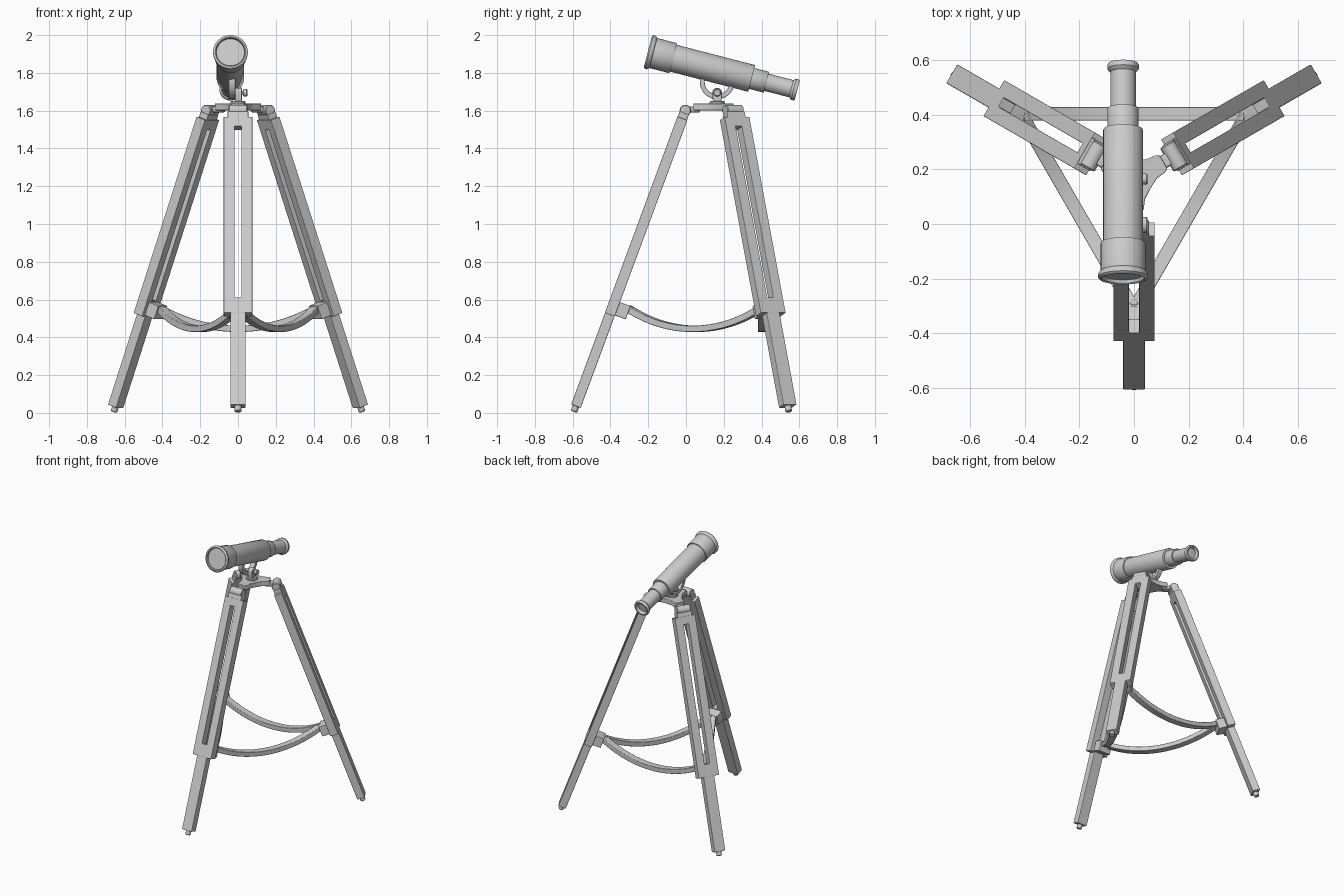
import bpy, bmesh
from math import sin, cos, pi, radians, atan2
from mathutils import Matrix

if "Cube" in bpy.data.objects:
    bpy.data.objects.remove(bpy.data.objects["Cube"])

T = Matrix.Translation
CENTRE = T((0, 0.165, 0))
TILT = radians(20.3)


def finish(name, bm, mat=Matrix(), bevel=0, smooth=False):
    bmesh.ops.recalc_face_normals(bm, faces=bm.faces)
    me = bpy.data.meshes.new(name)
    bm.to_mesh(me)
    bm.free()
    me.transform(mat)
    ob = bpy.data.objects.new(name, me)
    bpy.context.collection.objects.link(ob)
    if bevel:
        m = ob.modifiers.new("bevel", 'BEVEL')
        m.width, m.segments = bevel, 2
    if smooth:
        bpy.ops.object.select_all(action='DESELECT')
        ob.select_set(True)
        bpy.context.view_layer.objects.active = ob
        bpy.ops.object.shade_smooth_by_angle(angle=radians(35))
    return ob


def box(name, x, y, z, mat, bevel=0.004):
    bm = bmesh.new()
    size = Matrix.Diagonal((x[1] - x[0], y[1] - y[0], z[1] - z[0], 1))
    mid = T((sum(x) / 2, sum(y) / 2, sum(z) / 2))
    bmesh.ops.create_cube(bm, size=1, matrix=mid @ size)
    return finish(name, bm, mat, bevel)


def prism(name, pts, z0, z1, mat, bevel=0.003):
    bm = bmesh.new()
    f = bm.faces.new([bm.verts.new((p[0], p[1], z0)) for p in pts])
    r = bmesh.ops.extrude_face_region(bm, geom=[f])
    bmesh.ops.translate(bm, vec=(0, 0, z1 - z0),
                        verts=[g for g in r['geom'] if isinstance(g, bmesh.types.BMVert)])
    return finish(name, bm, mat, bevel, True)


def lathe(name, profile, mat, n=48):
    """Spin (radius, height) points around local z."""
    bm = bmesh.new()
    vs = [bm.verts.new((r, 0, z)) for r, z in profile]
    es = [bm.edges.new(p) for p in zip(vs, vs[1:])]
    bmesh.ops.spin(bm, geom=vs + es, axis=(0, 0, 1), cent=(0, 0, 0),
                   angle=2 * pi, steps=n, use_duplicate=False)
    bmesh.ops.remove_doubles(bm, verts=bm.verts, dist=1e-5)
    return finish(name, bm, mat, 0, True)


def cylinder(name, r, z0, z1, mat, n=24):
    b = min(0.004, r / 4)
    return lathe(name, [(0, z0), (r - b, z0), (r, z0 + b), (r, z1 - b), (r - b, z1), (0, z1)], mat, n)


def slotted(name, x, slot, z, sz, y, mat):
    """Flat bar with a long rectangular slot through it."""
    bm = bmesh.new()
    rect = lambda w, h: [bm.verts.new((a, -y, b)) for a, b in
                         ((-w, h[0]), (w, h[0]), (w, h[1]), (-w, h[1]))]
    o, i = rect(x, z), rect(slot, sz)
    fs = [bm.faces.new((o[k], o[(k + 1) % 4], i[(k + 1) % 4], i[k])) for k in range(4)]
    r = bmesh.ops.extrude_face_region(bm, geom=fs)
    bmesh.ops.translate(bm, vec=(0, 2 * y, 0),
                        verts=[g for g in r['geom'] if isinstance(g, bmesh.types.BMVert)])
    return finish(name, bm, mat, 0.003)


def arc(r, a0, a1, n, cx=0, cy=0):
    return [(cx + r * cos(a0 + (a1 - a0) * k / n), cy + r * sin(a0 + (a1 - a0) * k / n))
            for k in range(n + 1)]


ALONG_X = Matrix.Rotation(pi / 2, 4, 'Y')
UPRIGHT_X = Matrix(((0, 0, 1, 0), (1, 0, 0, 0), (0, 1, 0, 0), (0, 0, 0, 1)))

# Three legs with brackets, hinges and braces
for k, side in enumerate(("front", "right", "left")):
    spin = CENTRE @ Matrix.Rotation(2 * pi * k / 3, 4, 'Z')
    leg = spin @ T((0, -0.748, 0.035)) @ Matrix.Rotation(-TILT, 4, 'X')
    slotted(side + "_upper_leg", 0.076, 0.019, (0.517, 1.625), (0.605, 1.57), 0.028, leg)
    box(side + "_lower_leg", (-0.04, 0.04), (-0.027, 0.027), (0, 0.56), leg)
    cylinder(side + "_foot", 0.018, -0.031, 0.01, leg, 16)
    box(side + "_brace_bracket", (-0.05, 0.05), (0.02, 0.088), (0.523, 0.598), leg)
    box(side + "_leg_cap", (-0.055, 0.055), (-0.026, 0.026), (1.61, 1.655), leg)
    cylinder(side + "_hinge", 0.03, -0.05, 0.05, leg @ T((0, 0, 1.67)) @ ALONG_X)
    box(side + "_hinge_lug", (-0.025, 0.025), (-0.17, -0.09), (1.59, 1.622), spin, 0.008)
    # sagging brace on the side opposite this leg
    rad, half = 0.81, 0.53
    pts = arc(rad + 0.017, -pi / 2 - half, -pi / 2 + half, 24, 0, 0.445 + rad)
    pts += arc(rad - 0.017, -pi / 2 + half, -pi / 2 - half, 24, 0, 0.445 + rad)
    prism(side + "_opposite_brace", pts, -0.265, -0.215,
          spin @ Matrix.Rotation(pi / 2, 4, 'X'))

# Three-armed hub: rounded arms joined by concave curves
hub = []
for k in range(3):
    a = -pi / 2 + k * 2 * pi / 3
    ca, sa = cos(a), sin(a)
    for u, v in ((0.045, -0.055), (0.075, -0.04), (0.11, -0.036), (0.125, -0.028),
                 (0.125, 0.028), (0.11, 0.036), (0.075, 0.04), (0.045, 0.055)):
        hub.append((u * ca - v * sa, u * sa + v * ca))
prism("hub", hub, 1.602, 1.638, CENTRE)
cylinder("pedestal", 0.04, 1.63, 1.65, CENTRE)

# Altitude mount: upright lug, half ring under the tube, clamp knob
lug = [(-0.022, 1.64), (0.022, 1.64)] + arc(0.026, 0, pi, 14, 0, 1.695)
prism("mount_lug", lug, -0.016, 0.02, CENTRE @ UPRIGHT_X)
ring = arc(0.092, pi, 2 * pi, 28) + arc(0.066, 2 * pi, pi, 28)
prism("altitude_arc", ring, -0.05, -0.014,
      T((0, 0.165, 1.753)) @ Matrix.Rotation(radians(-14.5), 4, 'X') @ UPRIGHT_X)
cylinder("clamp_bolt", 0.01, -0.05, 0.035, T((0, 0.165, 1.695)) @ ALONG_X, 16)
cylinder("clamp_knob", 0.02, 0.026, 0.05, T((0, 0.165, 1.695)) @ ALONG_X)

# Telescope tube, lathed along its tilted axis
axis = T((-0.04, -0.2, 1.912)) @ Matrix.Rotation(atan2(-0.968, -0.25), 4, 'X')
lathe("telescope_tube", [
    (0, 0.014), (0.074, 0.014), (0.076, 0.002), (0.08, -0.002), (0.087, 0), (0.092, 0.006),
    (0.092, 0.016), (0.088, 0.023), (0.082, 0.028), (0.082, 0.132), (0.08, 0.136),
    (0.073, 0.136), (0.073, 0.562), (0.071, 0.566), (0.057, 0.566), (0.057, 0.643),
    (0.055, 0.646), (0.047, 0.646), (0.047, 0.782), (0.053, 0.788), (0.058, 0.795),
    (0.058, 0.808), (0.054, 0.815), (0.044, 0.815), (0.038, 0.808), (0.036, 0.795),
    (0, 0.795)], axis, 56)
